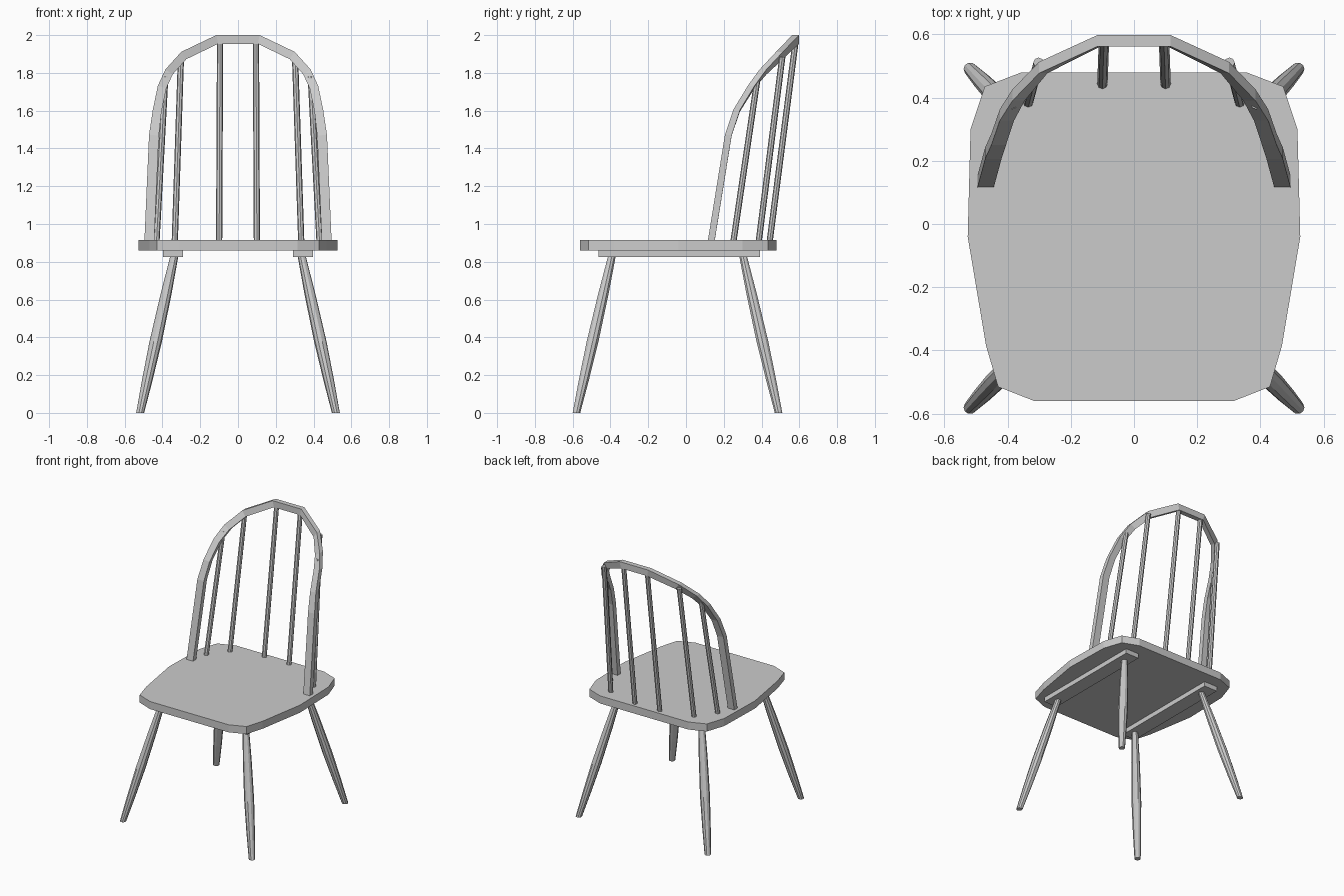
import bpy, bmesh
from mathutils import Vector

if "Cube" in bpy.data.objects:
    bpy.data.objects.remove(bpy.data.objects["Cube"])


def make_object(name, bm):
    bmesh.ops.recalc_face_normals(bm, faces=bm.faces[:])
    mesh = bpy.data.meshes.new(name)
    bm.to_mesh(mesh)
    bm.free()
    obj = bpy.data.objects.new(name, mesh)
    bpy.context.collection.objects.link(obj)
    return obj


def skin(name, rings):
    """Bridge a list of equal-length point rings and cap both ends."""
    bm = bmesh.new()
    vs = [[bm.verts.new(p) for p in ring] for ring in rings]
    n = len(vs[0])
    for a, b in zip(vs, vs[1:]):
        for i in range(n):
            bm.faces.new((a[i], a[(i + 1) % n], b[(i + 1) % n], b[i]))
    bm.faces.new(vs[0][::-1])
    bm.faces.new(vs[-1])
    return make_object(name, bm)


def turned(name, start, end, profile, sides):
    """Turned rod; profile is (fraction along, radius), rings kept level."""
    from math import cos, sin, tau
    start, end = Vector(start), Vector(end)
    rings = []
    for t, r in profile:
        c = start.lerp(end, t)
        rings.append([c + Vector((r * cos(tau * i / sides), r * sin(tau * i / sides), 0))
                      for i in range(sides)])
    return skin(name, rings)


# Seat: mirrored outline, extruded upward
half = [(0.315, -0.56), (0.43, -0.515), (0.468, -0.385), (0.526, -0.04),
        (0.517, 0.30), (0.472, 0.435), (0.355, 0.48)]
outline = half + [(-x, y) for x, y in reversed(half)]
skin("seat", [[(x, y, z) for x, y in outline] for z in (0.86, 0.915)])

# Hoop back: bent flat bar swept along a mirrored path (x, y, z)
path = [(0.47, 0.132, 0.90), (0.445, 0.224, 1.47), (0.428, 0.268, 1.60),
        (0.402, 0.345, 1.725), (0.365, 0.408, 1.805), (0.287, 0.495, 1.892),
        (0.11, 0.58, 1.977)]
path = [Vector(p) for p in path]
path += [Vector((-p.x, p.y, p.z)) for p in reversed(path)]
rings = []
for i, p in enumerate(path):
    d = path[min(i + 1, len(path) - 1)] - path[max(i - 1, 0)]
    normal = Vector((d.z, 0, -d.x)).normalized() * (0.026 if p.z < 1.6 else 0.0235)
    depth = Vector((0, 0.018, 0))
    rings.append([p + normal + depth, p + normal - depth,
                  p - normal - depth, p - normal + depth])
skin("back_hoop", rings)

# Legs, under-seat rails and spindles, left and right
leg_profile = [(0, 0.021), (0.2, 0.028), (0.45, 0.033), (0.75, 0.029), (1, 0.021)]
rod_profile = [(0, 0.0165), (1, 0.0165)]
spindles = [((0.10, 0.442, 0.90), (0.095, 0.58, 1.965)),
            ((0.335, 0.384, 0.90), (0.302, 0.51, 1.885)),
            ((0.432, 0.25, 0.90), (0.385, 0.38, 1.78))]
for side, s in (("left", -1), ("right", 1)):
    turned(f"front_leg_{side}", (s * 0.518, -0.58, 0), (s * 0.335, -0.39, 0.84), leg_profile, 10)
    turned(f"back_leg_{side}", (s * 0.518, 0.49, 0), (s * 0.335, 0.30, 0.84), leg_profile, 10)
    skin(f"seat_rail_{side}", [[(s * x, y, z) for x, y in
         ((0.29, -0.463), (0.397, -0.463), (0.397, 0.392), (0.29, 0.392))]
         for z in (0.826, 0.862)])
    for k, (a, b) in enumerate(spindles, 1):
        turned(f"spindle_{side}_{k}", (s * a[0], a[1], a[2]), (s * b[0], b[1], b[2]), rod_profile, 8)
